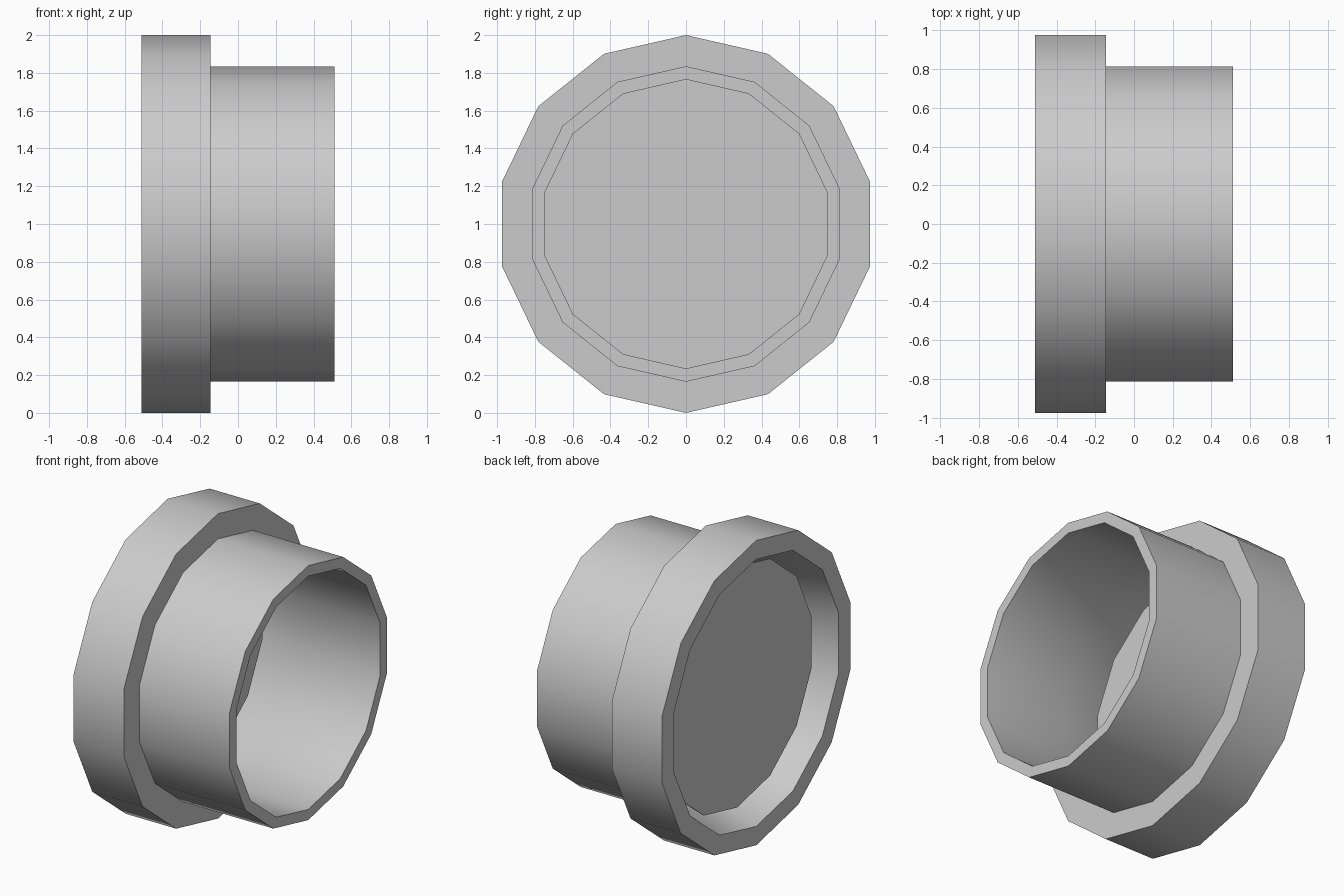
import bpy
import bmesh
import math

SIDES = 14

cube = bpy.data.objects.get("Cube")
if cube:
    bpy.data.objects.remove(cube, do_unlink=True)

grey = bpy.data.materials.new("light_grey")
grey.use_nodes = True
colour = (0.6, 0.6, 0.6, 1)
grey.diffuse_color = colour
grey.node_tree.nodes["Principled BSDF"].inputs["Base Color"].default_value = colour


def finish(name, bm):
    """Turn a bmesh into a smooth object with sharp rims."""
    bmesh.ops.recalc_face_normals(bm, faces=bm.faces)
    mesh = bpy.data.meshes.new(name)
    bm.to_mesh(mesh)
    bm.free()
    mesh.materials.append(grey)
    obj = bpy.data.objects.new(name, mesh)
    bpy.context.collection.objects.link(obj)
    bpy.ops.object.select_all(action='DESELECT')
    obj.select_set(True)
    bpy.context.view_layer.objects.active = obj
    bpy.ops.object.shade_smooth_by_angle(angle=math.radians(30))
    return obj


def ring(bm, x, radius):
    """One polygon loop around the x axis, with a corner at the top."""
    angles = [math.tau * i / SIDES for i in range(SIDES)]
    return [bm.verts.new((x, radius * math.sin(a), 1 + radius * math.cos(a)))
            for a in angles]


def bridge(bm, first, second):
    for i in range(SIDES):
        j = (i + 1) % SIDES
        bm.faces.new((first[i], first[j], second[j], second[i]))


# Flanged tube: closed (x, radius) section turned around the x axis
section = [(-0.51, 1.0), (-0.145, 1.0), (-0.145, 0.835), (0.51, 0.835),
           (0.51, 0.765), (-0.09, 0.765), (-0.51, 0.876)]
bm = bmesh.new()
loops = [ring(bm, x, r) for x, r in section]
for k, loop in enumerate(loops):
    bridge(bm, loop, loops[(k + 1) % len(loops)])
finish("flanged_tube", bm)

# Thin disc set inside the flange
bm = bmesh.new()
back, front = ring(bm, -0.37, 0.79), ring(bm, -0.362, 0.79)
bridge(bm, back, front)
bm.faces.new(back)
bm.faces.new(front)
finish("inner_disc", bm)
